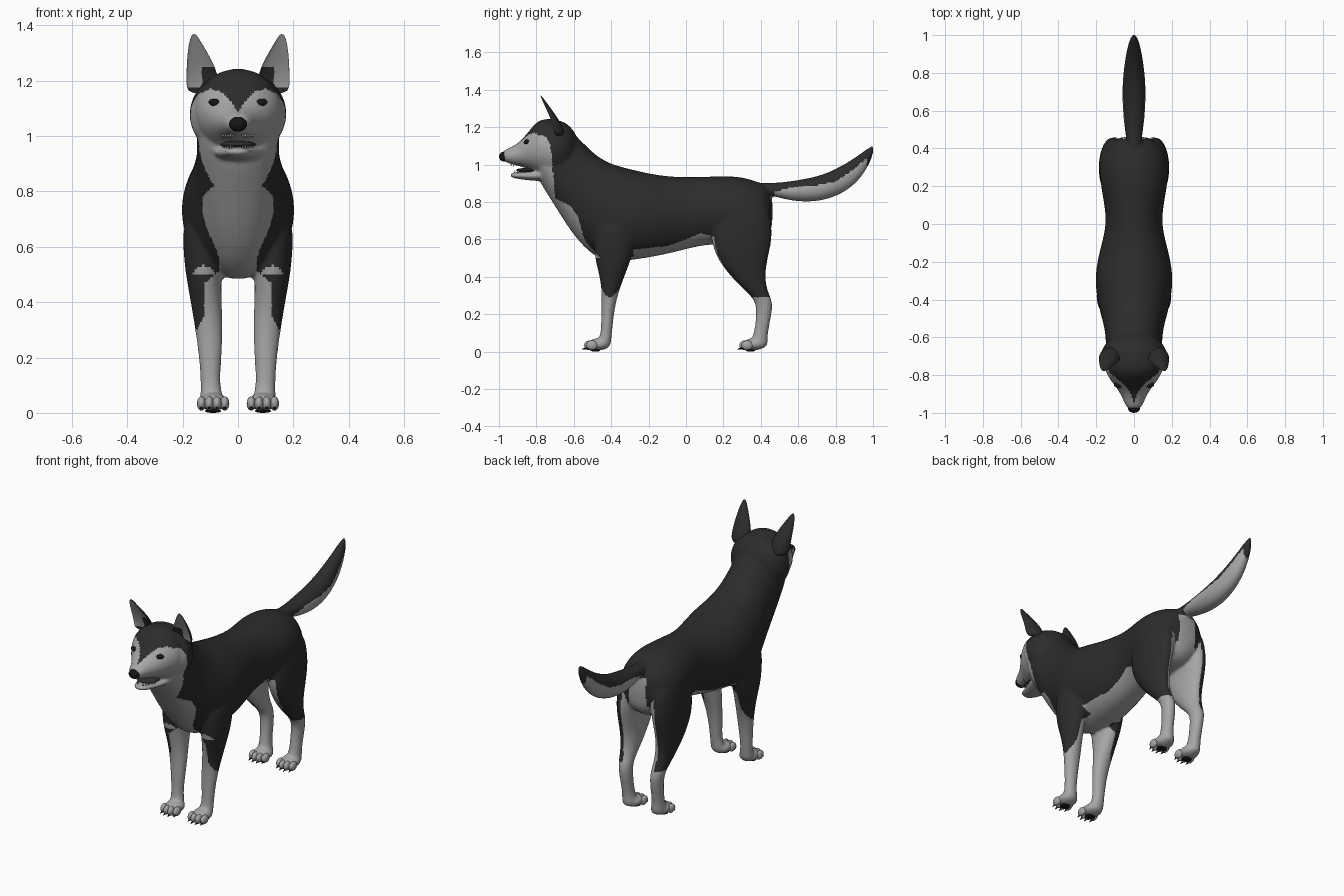
import bpy, bmesh, math
from mathutils import Vector, Matrix
from mathutils.bvhtree import BVHTree

cube = bpy.data.objects.get("Cube")
if cube:
    bpy.data.objects.remove(cube, do_unlink=True)


def material(name, r, g, b):
    m = bpy.data.materials.new(name)
    m.use_nodes = True
    m.diffuse_color = (r, g, b, 1)
    m.node_tree.nodes["Principled BSDF"].inputs["Base Color"].default_value = (r, g, b, 1)
    return m


BLACK = material("black_coat", .025, .025, .025)
GREY = material("light_grey_coat", .38, .38, .38)
DARK = material("nose_black", .008, .008, .008)
MOUTH = material("mouth_dark", .03, .028, .028)
TOOTH = material("tooth_grey", .5, .5, .48)


def skin(bm, rings):
    """Join rings of points into a closed tube."""
    loops = [[bm.verts.new(p) for p in ring] for ring in rings]
    n = len(loops[0])
    faces = [bm.faces.new((a[i], a[(i + 1) % n], b[(i + 1) % n], b[i]))
             for a, b in zip(loops, loops[1:]) for i in range(n)]
    faces += [bm.faces.new(loops[0][::-1]), bm.faces.new(loops[-1])]
    bmesh.ops.recalc_face_normals(bm, faces=faces)


def circle(n=20):
    return [(math.cos(2 * math.pi * i / n), math.sin(2 * math.pi * i / n)) for i in range(n)]


def loft_y(bm, sections):
    """Sections: y, top, bottom, half width."""
    skin(bm, [[(w * c, y, (t + b) / 2 + (t - b) / 2 * s) for c, s in circle()]
              for y, t, b, w in sections])


def loft_z(bm, sections, side, cup=1):
    """Sections: z, x, y, half width, half depth; cup < 0 hollows the front."""
    skin(bm, [[(side * (x + w * c), y + d * s * (cup if s < 0 else 1), z) for c, s in circle()]
              for z, x, y, w, d in sections])


def ball(bm, loc, size, tilt=0):
    m = Matrix.Translation(loc) @ Matrix.Rotation(tilt, 4, 'Y') @ Matrix.Diagonal((*size, 1))
    bmesh.ops.create_icosphere(bm, subdivisions=3, radius=1, matrix=m)


def spike(bm, loc, radius, length, angle):
    m = Matrix.Translation(loc) @ Matrix.Rotation(angle, 4, 'X')
    bmesh.ops.create_cone(bm, cap_ends=True, segments=8, radius1=radius, radius2=0,
                          depth=length, matrix=m)


def finish(name, bm, *mats):
    mesh = bpy.data.meshes.new(name)
    bm.to_mesh(mesh)
    bm.free()
    ob = bpy.data.objects.new(name, mesh)
    bpy.context.scene.collection.objects.link(ob)
    for m in mats:
        mesh.materials.append(m)
    mesh.shade_smooth()
    return ob


def bake(ob, mats, rule):
    """Apply the modifiers, then colour each face by a rule."""
    bpy.context.view_layer.update()
    mesh = bpy.data.meshes.new_from_object(ob.evaluated_get(bpy.context.evaluated_depsgraph_get()))
    ob.modifiers.clear()
    ob.data = mesh
    mesh.materials.clear()
    for m in mats:
        mesh.materials.append(m)
    for f in mesh.polygons:
        f.material_index = int(rule(f.center, f.normal))
    mesh.shade_smooth()


def at(points, v):
    """Piecewise linear lookup."""
    if v <= points[0][0]:
        return points[0][1]
    for (a, p), (b, q) in zip(points, points[1:]):
        if v <= b:
            return p + (q - p) * (v - a) / (b - a)
    return points[-1][1]


# Body: torso with neck, head, jaw, tail and legs fused into one skin
bm = bmesh.new()
loft_y(bm, [(-.80, 1.21, .94, .11), (-.76, 1.25, .87, .14), (-.70, 1.25, .775, .152),
            (-.62, 1.19, .645, .15), (-.55, 1.12, .56, .158), (-.48, 1.05, .5, .178),
            (-.4, 1.005, .475, .197), (-.3, .98, .485, .21), (-.2, .955, .5, .198),
            (-.1, .94, .52, .172), (0, .935, .545, .148), (.1, .937, .57, .158),
            (.2, .942, .57, .178), (.3, .937, .565, .185), (.38, .912, .57, .165),
            (.43, .89, .6, .13), (.465, .84, .66, .07)])
ball(bm, (0, -.70, 1.08), (.178, .13, .16))
loft_y(bm, [(-.66, 1.24, .96, .16), (-.76, 1.25, .94, .162), (-.80, 1.23, .95, .143),
            (-.84, 1.18, .975, .117), (-.88, 1.13, .988, .084), (-.92, 1.1, .998, .062),
            (-.96, 1.085, 1.01, .046), (-.985, 1.065, 1.025, .028)])
loft_y(bm, [(-.74, .98, .91, .1), (-.80, .968, .912, .085), (-.86, .962, .918, .062),
            (-.91, .96, .925, .046), (-.94, .955, .932, .028)])
loft_y(bm, [(.38, .91, .85, .035), (.45, .9, .835, .042), (.55, .91, .808, .056),
            (.65, .926, .798, .063), (.75, .952, .81, .062), (.85, 1.003, .85, .051),
            (.93, 1.057, .918, .037), (.98, 1.095, 1.0, .022), (1.004, 1.108, 1.06, .008)])
for side in (-1, 1):
    loft_z(bm, [(.72, .12, -.38, .08, .12), (.6, .125, -.38, .075, .115),
                (.5, .125, -.39, .065, .1), (.4, .115, -.395, .056, .066),
                (.3, .104, -.408, .051, .041), (.2, .1, -.42, .041, .034),
                (.1, .1, -.425, .034, .03), (.06, .095, -.435, .042, .035),
                (.015, .092, -.44, .043, .035)], side)
    loft_z(bm, [(.82, .1, .3, .07, .13), (.7, .11, .3, .077, .158),
                (.6, .116, .296, .072, .168), (.5, .12, .3, .062, .138),
                (.4, .115, .33, .052, .092), (.32, .11, .38, .043, .057),
                (.27, .105, .418, .037, .047), (.2, .1, .418, .035, .041),
                (.1, .098, .4, .032, .037), (.06, .095, .393, .04, .045),
                (.015, .092, .39, .043, .045)], side)
    for y in (-.465, .365):
        ball(bm, (side * .09, y, .04), (.054, .06, .033))
body = finish("body", bm, BLACK, GREY)
body.modifiers.new("rounding", 'SUBSURF').levels = 2
fuse = body.modifiers.new("fuse", 'REMESH')
fuse.mode = 'VOXEL'
fuse.voxel_size = .009
relax = body.modifiers.new("relax", 'SMOOTH')
relax.factor, relax.iterations = .5, 5

# Edges of the light markings
TAIL = [(.46, .85), (.55, .875), (.7, .89), (.8, .91), (.9, .975), (.96, 1.03)]
RUFF = [(.5, -.46), (.58, -.53), (.62, -.55), (.72, -.575), (.78, -.62), (.82, -.7),
        (.95, -.71), (1.1, -.725), (1.17, -.76)]
BROW = [(0, 1.09), (.03, 1.13), (.06, 1.16), (.1, 1.17), (.14, 1.155), (.17, 1.12)]
BELLY = [(-.33, .54), (-.1, .565), (0, .6), (.08, .635), (.13, .62)]
FORELEG = [(.3, .15), (.35, .125), (.47, .12), (.51, .07)]


def light_coat(c, n):
    x, y, z = abs(c.x), c.y, c.z
    outward = n.x if c.x > 0 else -n.x
    if y > .475 and z > .5:
        return z < at(TAIL, y) and y < .965
    if z < .29:
        return True
    if y < at(RUFF, z) and z > .5:
        return z < at(BROW, x)
    if y < -.28:
        return z < .6 and x < at(FORELEG, z)
    if y < .13 and z < at(BELLY, y):
        return True
    if y > .08 and z < .83:
        inner = outward < -.1 and z < .75 and x < .16
        thigh_front = n.y < -.75 and z < .62
        seat = y > .4 and x < .055
        return inner or thigh_front or seat or (x < .1 and n.z < -.3)
    return False


bake(body, (BLACK, GREY), light_coat)

# Ears: cupped, light inside
bm = bmesh.new()
for side in (-1, 1):
    loft_z(bm, [(1.15, .125, -.705, .06, .06), (1.2, .128, -.712, .06, .055),
                (1.25, .134, -.728, .052, .043), (1.3, .146, -.75, .037, .028),
                (1.345, .156, -.77, .02, .015), (1.37, .159, -.78, .006, .006)], side, cup=-.3)
ears = finish("ears", bm, BLACK, GREY)
ears.modifiers.new("rounding", 'SUBSURF').levels = 2
bake(ears, (BLACK, GREY),
     lambda c, n: n.y < -.15 and (c.z > 1.25 or (abs(c.x) > .13 and c.z > 1.18)))

# Eyes, set on the face surface
bm = bmesh.new()
bm.from_mesh(body.data)
face = BVHTree.FromBMesh(bm)
bm.free()
bm = bmesh.new()
for side in (-1, 1):
    hit = face.ray_cast(Vector((side * .08, -2, 1.12)), Vector((0, 1, 0)))[0]
    ball(bm, hit + Vector((0, .008, 0)), (.027, .016, .014), -side * .2)
finish("eyes", bm, DARK)

# Nose
bm = bmesh.new()
ball(bm, (0, -.972, 1.043), (.033, .028, .027))
finish("nose", bm, DARK)

# Mouth lining
bm = bmesh.new()
ball(bm, (0, -.84, .97), (.066, .07, .013))
finish("mouth_lining", bm, MOUTH)

# Teeth
bm = bmesh.new()
for side in (-1, 1):
    for i in range(5):
        x, y = side * (.018 + .009 * i), -.925 + .014 * i
        size = .02 if i == 1 else .012
        spike(bm, (x, y + .01, .963), .005, size, 0)
        spike(bm, (x, y - .01, .998), .005, size, math.pi)
finish("teeth", bm, TOOTH)

# Toes, claws and pads on each paw
toes, claws, pads = bmesh.new(), bmesh.new(), bmesh.new()
for side in (-1, 1):
    for y in (-.515, .315):
        for i in range(4):
            x = side * (.09 + (i - 1.5) * .028)
            ty = y + (.012 if i in (0, 3) else 0)
            ball(toes, (x, ty, .034), (.0165, .03, .026))
            spike(claws, (x, ty - .03, .016), .007, .026, math.radians(105))
        ball(pads, (side * .09, y + .03, .007), (.03, .026, .007))
finish("toes", toes, GREY)
finish("claws", claws, DARK)
finish("paw_pads", pads, DARK)
